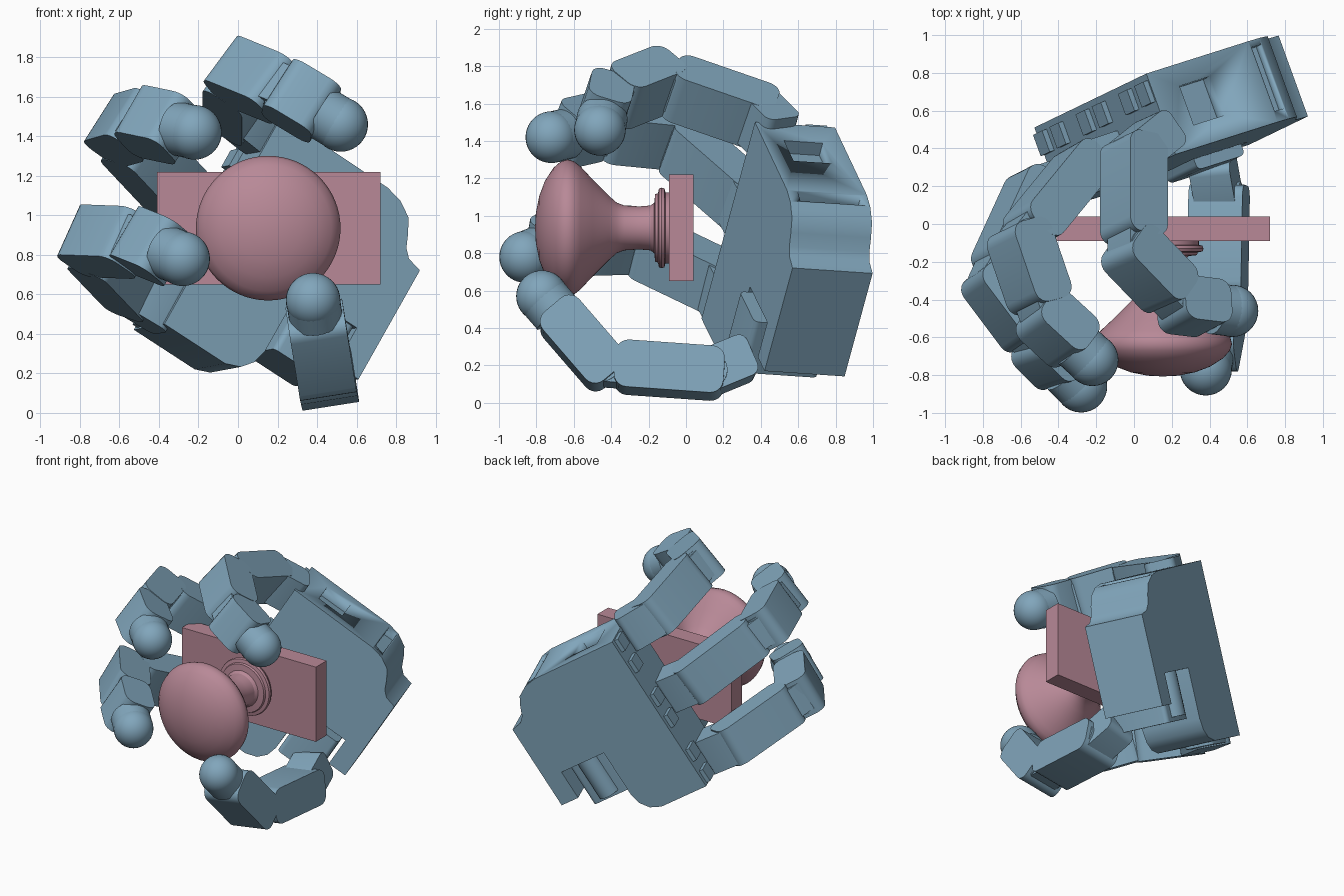
import bpy, bmesh, math
from mathutils import Vector as V, Matrix

if "Cube" in bpy.data.objects:
    bpy.data.objects.remove(bpy.data.objects["Cube"])

def material(name, rgb):
    m = bpy.data.materials.new(name)
    m.diffuse_color = (*rgb, 1)
    m.use_nodes = True
    m.node_tree.nodes["Principled BSDF"].inputs["Base Color"].default_value = m.diffuse_color
    return m

BLUE = material("blue", (0.22, 0.38, 0.50))
PINK = material("pink", (0.48, 0.25, 0.31))

def finish(bm, name, mat, matrix=None):
    if matrix is not None:
        bmesh.ops.transform(bm, matrix=matrix, verts=bm.verts)
    bmesh.ops.recalc_face_normals(bm, faces=bm.faces)
    me = bpy.data.meshes.new(name)
    bm.to_mesh(me)
    bm.free()
    ob = bpy.data.objects.new(name, me)
    bpy.context.collection.objects.link(ob)
    me.materials.append(mat)
    for o in bpy.context.selected_objects:
        o.select_set(False)
    bpy.context.view_layer.objects.active = ob
    ob.select_set(True)
    bpy.ops.object.shade_smooth_by_angle(angle=math.radians(32))
    return ob

def frame(x, y, z, origin):
    m = Matrix((x, y, z)).transposed().to_4x4()
    m.translation = origin
    return m

def block(name, lo, hi, matrix=None, rnd=0.0, mat=BLUE):
    """Box between two corners; edges along local y rounded by rnd."""
    lo, hi = V(lo), V(hi)
    bm = bmesh.new()
    bmesh.ops.create_cube(bm, size=1)
    for v in bm.verts:
        v.co = V(((lo[i] + hi[i]) / 2 + v.co[i] * (hi[i] - lo[i]) for i in range(3)))
    if rnd:
        es = [e for e in bm.edges if abs((e.verts[0].co - e.verts[1].co).y) > 1e-4]
        bmesh.ops.bevel(bm, geom=es, offset=rnd, segments=5, profile=0.5, affect='EDGES')
    return finish(bm, name, mat, matrix)

def barrel(name, r, width, matrix, axis='X'):
    """Cylinder centred on the frame; axis X turns it along local y, Y along local x."""
    bm = bmesh.new()
    bmesh.ops.create_cone(bm, cap_ends=True, segments=32, radius1=r, radius2=r, depth=width)
    bmesh.ops.transform(bm, matrix=Matrix.Rotation(math.pi / 2, 4, axis), verts=bm.verts)
    return finish(bm, name, BLUE, matrix)

# palm frame: d towards fingers, w across fingers, n out of the palm face
W = V((0.477, 0.23, 0.846)).normalized()
N = V((0.329, -0.943, 0.044))
N = (N - W * N.dot(W)).normalized()
D = N.cross(W)
C = V((0.61, 0.42, 0.17))
PALM = frame(D, W, N, C)
DEPTH = 0.456

# palm shell with shoulders and thumb notch
outline = [(0, 0), (.14, 0), (.14, .22), (.50, .22), (.50, -.14), (.52, -.22), (.57, -.28),
           (.65, -.31), (1.03, -.31), (1.03, .93), (.36, .92), (.27, .90), (.19, .85),
           (.15, .78), (.12, .71), (.08, .67), (0, .65)]
bm = bmesh.new()
f = bm.faces.new([bm.verts.new((a, b, 0)) for a, b in outline])
r = bmesh.ops.extrude_face_region(bm, geom=[f])
bmesh.ops.translate(bm, vec=(0, 0, -DEPTH), verts=[g for g in r["geom"] if isinstance(g, bmesh.types.BMVert)])
palm = finish(bm, "palm", BLUE, PALM)

# recesses along the top side of the palm
for a0, a1, n0, n1 in [(.66, .86, -.34, -.12), (.28, .35, -.42, -.06)]:
    cut = block("recess_cutter", (a0, .85, n0), (a1, 1.1, n1), PALM)
    cut.hide_render = True
    cut.hide_set(True)
    mod = palm.modifiers.new("recess", 'BOOLEAN')
    mod.object = cut
    mod.operation = 'DIFFERENCE'
    mod.solver = 'EXACT'

# connector teeth on the finger end of the palm
for k in range(3):
    b = .31 + (k - 1) * .47
    for j in range(2):
        block("palm_tooth", (1.0, b - .14 + j * .18, -.42), (1.06, b - .04 + j * .18, -.30), PALM)

def finger(name, base, joints, tip, width=.29, thick=.24, knuckle_width=.27):
    base, tip = V(base), V(tip)
    js = [V(j) for j in joints]
    side = (js[1] - js[0]).cross(tip - js[1]).normalized()
    pts = js + [tip]

    def link_frame(p, q):
        x = (q - p).normalized()
        y = (side - x * side.dot(x)).normalized()
        return frame(x, y, x.cross(y), p), (q - p).length
    h, t = width / 2, thick / 2
    # knuckle between palm and first hinge
    m, L = link_frame(base, js[0])
    k = knuckle_width / 2
    block(name + "_knuckle", (-.06, -k, -t + .01), (L + .05, k, t - .01), m, .05)
    for i in range(len(pts) - 1):
        m, L = link_frame(pts[i], pts[i + 1])
        last = i == len(pts) - 2
        barrel(name + "_hinge", t - .025, width * .8, m)
        end = L - .09 if last else L - .07
        block(f"{name}_link_{i + 1}", (-.085, -h, -t), (end, h, t), m, .07)
        if last:    # round neck running into the fingertip
            barrel(name + "_tip_neck", .136, .12, m @ Matrix.Translation((L - .06, 0, 0)), 'Y')
        else:       # narrow bridge to the next hinge
            block(name + "_bridge", (L * .5, -h * .75, -t * .8), (L + .04, h * .75, t * .8), m, .04)
    # round fingertip
    bm = bmesh.new()
    bmesh.ops.create_uvsphere(bm, u_segments=32, v_segments=20, radius=.138)
    finish(bm, name + "_tip", BLUE, Matrix.Translation(tip))

finger("upper_finger", (.125, .47, 1.44),
       [(0, .37, 1.54), (0, -.15, 1.72), (.27, -.43, 1.61)], (.52, -.46, 1.46))
finger("middle_finger", (-.13, .35, 1.0),
       [(-.28, .30, 1.09), (-.60, -.09, 1.43), (-.46, -.50, 1.47)], (-.22, -.72, 1.42))
finger("lower_finger", (-.38, .23, .55),
       [(-.53, .18, .64), (-.75, -.30, .87), (-.48, -.66, .86)], (-.28, -.86, .78))

# thumb and its mount in the palm notch
block("thumb_mount", (.17, -.12, -.38), (.48, .20, .06), PALM, .03)
barrel("thumb_axle", .08, .42, PALM @ Matrix.Translation((.32, .12, -.36)))
finger("thumb", (.42, .29, .23),
       [(.45, .12, .16), (.44, -.45, .20)], (.38, -.77, .57), thick=.255, knuckle_width=.22)

# flat plate behind the knob
block("mount_plate", (-.41, -.09, .65), (.72, .04, 1.22), mat=PINK)

# turned knob, lathe profile of (radius, y)
profile = [(0, -.09), (.19, -.09), (.19, -.11), (.21, -.115), (.215, -.13), (.21, -.145),
           (.185, -.15), (.18, -.165), (.135, -.17), (.12, -.19), (.115, -.25), (.12, -.33),
           (.135, -.37), (.17, -.41), (.26, -.50), (.33, -.565), (.357, -.60), (.366, -.635),
           (.355, -.67), (.32, -.71), (.25, -.755), (.17, -.785), (.08, -.803), (0, -.807)]
bm = bmesh.new()
vs = [bm.verts.new((r, y, 0)) for r, y in profile]
es = [bm.edges.new(p) for p in zip(vs, vs[1:])]
bmesh.ops.spin(bm, geom=vs + es, cent=(0, 0, 0), axis=(0, 1, 0), angle=2 * math.pi, steps=64)
bmesh.ops.remove_doubles(bm, verts=bm.verts, dist=1e-4)
finish(bm, "knob", PINK, Matrix.Translation((.153, 0, .935)))
